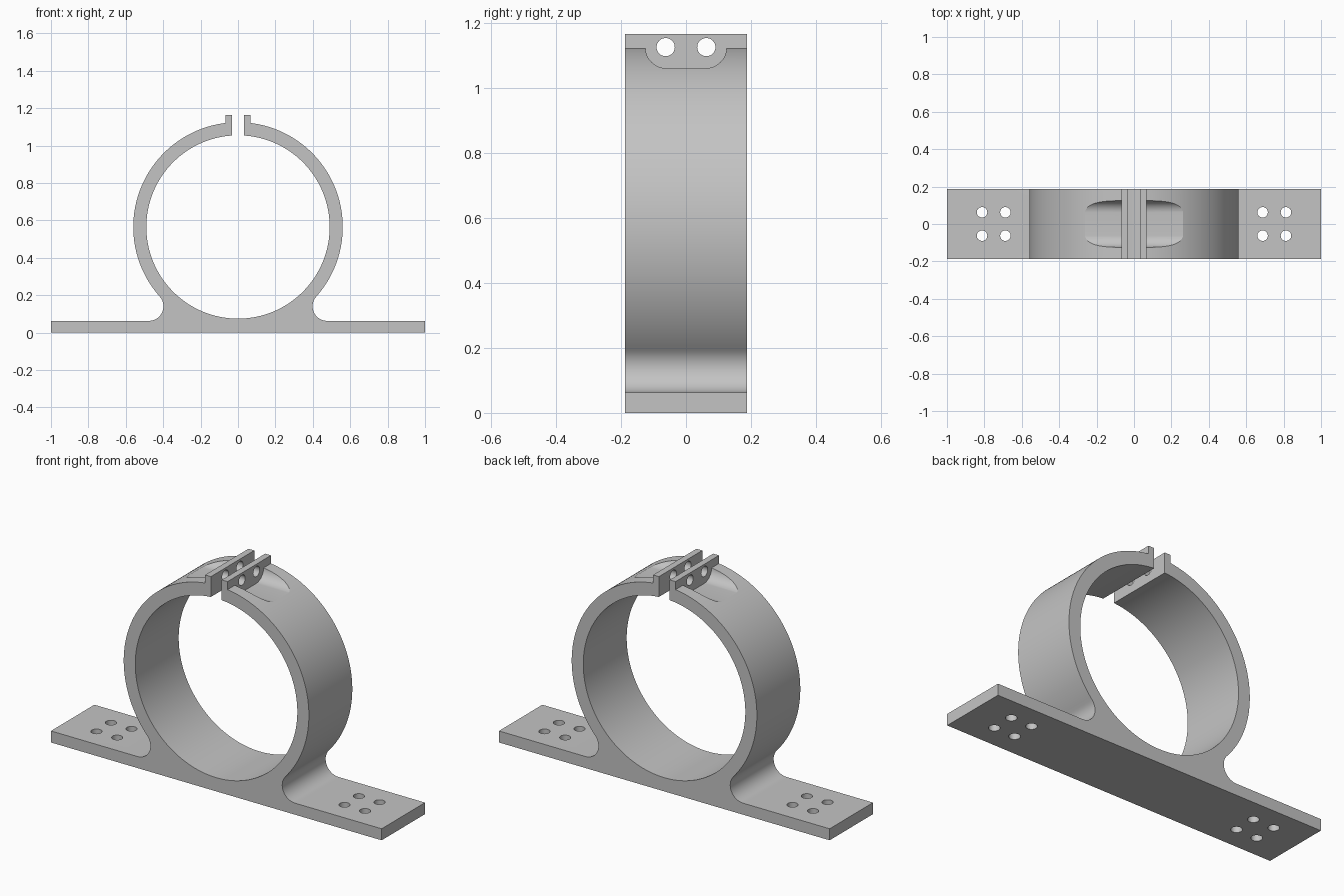
import bpy, bmesh, math
from mathutils import Matrix, Vector

cube = bpy.data.objects.get("Cube")
if cube:
    bpy.data.objects.remove(cube, do_unlink=True)

DEPTH = 0.1875           # half depth
CZ = 0.565               # ring centre height
R_OUT, R_IN = 0.56, 0.49
BASE_T = 0.063
FILLET = 0.078
GAP, LUG = 0.033, 0.068  # half gap, outer face of the lug
TOP = 1.165
HOLE = 0.028

grey = bpy.data.materials.new("plain grey")
grey.use_nodes = True
colour = (0.55, 0.55, 0.55, 1)
grey.diffuse_color = colour
grey.node_tree.nodes["Principled BSDF"].inputs["Base Color"].default_value = colour


def arc(cx, cy, r, a0, a1, n):
    return [(cx + r * math.cos(a0 + (a1 - a0) * i / n),
             cy + r * math.sin(a0 + (a1 - a0) * i / n)) for i in range(n + 1)]


def prism(name, outline, place, direction):
    """Extrude a closed 2D outline along a direction."""
    bm = bmesh.new()
    face = bm.faces.new([bm.verts.new(place(*p)) for p in outline])
    ext = bmesh.ops.extrude_face_region(bm, geom=[face])
    moved = [g for g in ext["geom"] if isinstance(g, bmesh.types.BMVert)]
    bmesh.ops.translate(bm, verts=moved, vec=direction)
    bmesh.ops.recalc_face_normals(bm, faces=bm.faces)
    mesh = bpy.data.meshes.new(name)
    bm.to_mesh(mesh)
    bm.free()
    mesh.materials.append(grey)
    obj = bpy.data.objects.new(name, mesh)
    bpy.context.collection.objects.link(obj)
    return obj


# Half outline: base end, fillet, outer ring, lug, inner ring
fz = BASE_T + FILLET
fx = math.sqrt((R_OUT + FILLET) ** 2 - (CZ - fz) ** 2)
touch = math.atan2(fz - CZ, fx)
half = [(1, 0), (1, BASE_T)]
half += arc(fx, fz, FILLET, 1.5 * math.pi, touch + math.pi, 20)
half += arc(0, CZ, R_OUT, touch, math.acos(LUG / R_OUT), 72)[1:]
half += [(LUG, TOP), (GAP, TOP)]
inner = arc(0, CZ, R_IN, math.acos(GAP / R_IN), -math.pi / 2, 90)
half += inner
outline = half + [(-x, z) for x, z in reversed(half[:-1])]
clamp = prism("pipe_clamp", outline, lambda x, z: Vector((x, -DEPTH, z)),
              Vector((0, 2 * DEPTH, 0)))

# Cutters: bolt pockets, lug holes and base holes
cutters = []
w, floor, r = 0.125, 1.06, 0.065
pocket = [(w, 1.3), (-w, 1.3)]
pocket += arc(r - w, floor + r, r, math.pi, 1.5 * math.pi, 12)
pocket += arc(w - r, floor + r, r, 1.5 * math.pi, 2 * math.pi, 12)
# keep the lug plate above the ring by stopping the pocket at its outer face
for side in (1, -1):
    cutters.append(prism("pocket_cutter", pocket,
                         lambda y, z: Vector((side * LUG, y, z)),
                         Vector((side * 0.4, 0, 0))))
circle = arc(0, 0, HOLE, 0, 2 * math.pi, 32)[:-1]
for y in (-0.0625, 0.0625):
    cutters.append(prism("lug_hole_cutter", circle,
                         lambda a, b: Vector((-0.2, y + a, 1.125 + b)),
                         Vector((0.4, 0, 0))))
    for x in (-0.8125, -0.6875, 0.6875, 0.8125):
        cutters.append(prism("base_hole_cutter", circle,
                             lambda a, b: Vector((x + a, y + b, -0.1)),
                             Vector((0, 0, 0.3))))

bpy.ops.object.select_all(action='DESELECT')
bpy.context.view_layer.objects.active = clamp
clamp.select_set(True)
for cutter in cutters:
    cutter.hide_render = True
    mod = clamp.modifiers.new("cut", 'BOOLEAN')
    mod.operation = 'DIFFERENCE'
    mod.solver = 'EXACT'
    mod.object = cutter
    bpy.ops.object.modifier_apply(modifier=mod.name)
    bpy.data.objects.remove(cutter, do_unlink=True)

bpy.ops.object.shade_smooth_by_angle(angle=math.radians(25))
